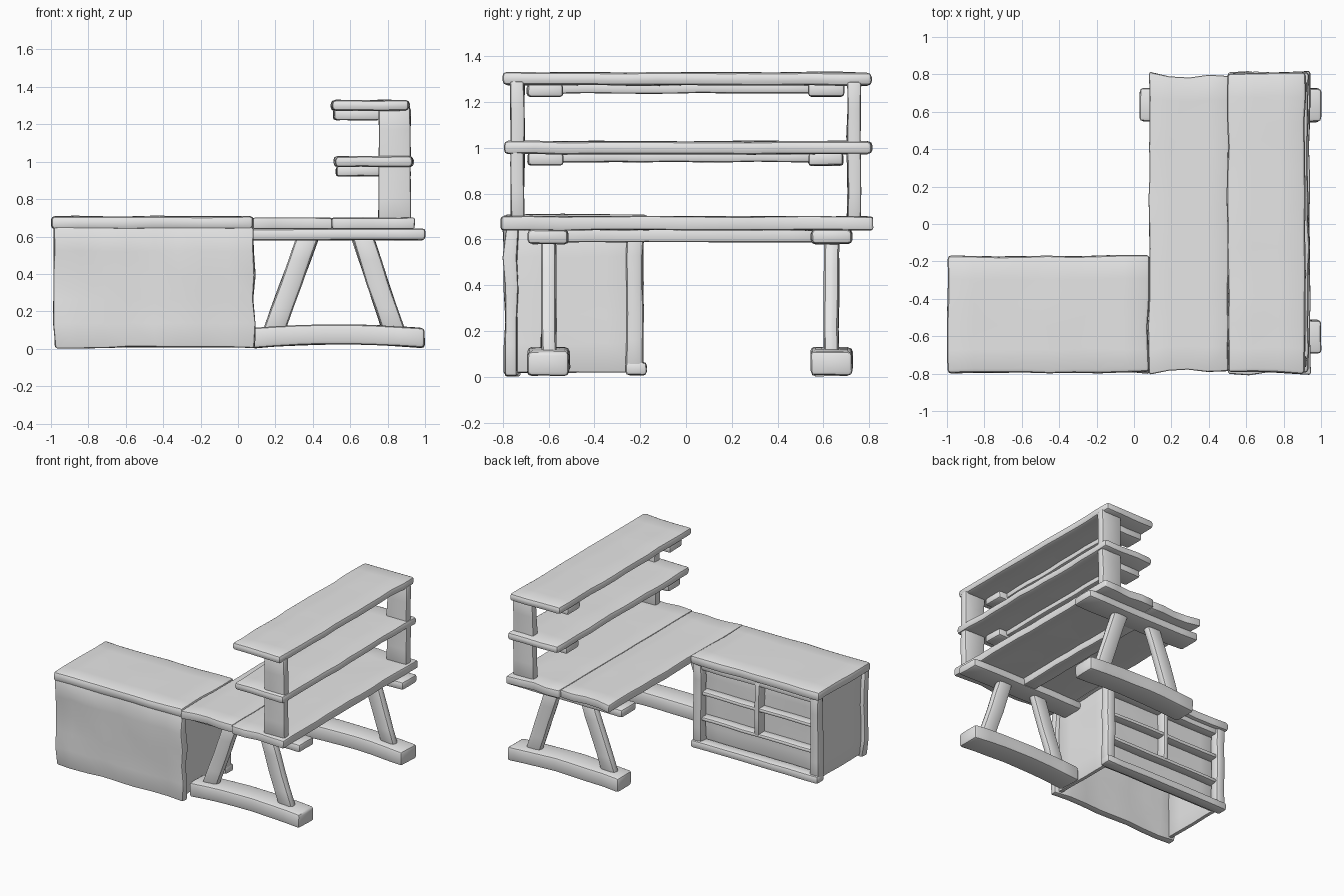
import bpy, bmesh
from mathutils import Vector, noise

cube = bpy.data.objects.get("Cube")
if cube:
    bpy.data.objects.remove(cube, do_unlink=True)

GREY = (0.8, 0.8, 0.8, 1.0)
mat = bpy.data.materials.new("plain grey wood")
mat.use_nodes = True
mat.diffuse_color = GREY
mat.node_tree.nodes["Principled BSDF"].inputs["Base Color"].default_value = GREY


def plank(name, x, y, z, bevel=0.012, rough=0.008, step=0.14, shape=None):
    """Hand-hewn timber between three (min, max) ranges, with soft worn edges."""
    lo, hi = Vector((x[0], y[0], z[0])), Vector((x[1], y[1], z[1]))
    size, mid = hi - lo, (lo + hi) / 2
    bm = bmesh.new()
    bmesh.ops.create_cube(bm, size=1)
    for v in bm.verts:
        v.co = Vector(c * s for c, s in zip(v.co, size)) + mid
    bmesh.ops.bevel(bm, geom=bm.edges[:], offset=min(bevel, min(size) * 0.4),
                    segments=2, profile=0.5, affect='EDGES')
    # cut along the length and width so the timber can waver
    for axis in range(3):
        cuts = int(size[axis] / step)
        normal = Vector((axis == 0, axis == 1, axis == 2))
        for i in range(1, cuts + 1):
            point = lo + normal * size[axis] * i / (cuts + 1)
            bmesh.ops.bisect_plane(bm, geom=bm.verts[:] + bm.edges[:] + bm.faces[:],
                                   plane_co=point, plane_no=normal)
    for v in bm.verts:
        wobble = noise.noise_vector(v.co * 5) * rough
        wobble.z *= 0.5
        if shape:
            v.co = shape(v.co, lo, hi)
        v.co += wobble
        v.co.z = max(v.co.z, 0)
    bmesh.ops.recalc_face_normals(bm, faces=bm.faces[:])
    mesh = bpy.data.meshes.new(name)
    bm.to_mesh(mesh)
    bm.free()
    obj = bpy.data.objects.new(name, mesh)
    bpy.context.collection.objects.link(obj)
    mesh.materials.append(mat)
    bpy.ops.object.select_all(action='DESELECT')
    obj.select_set(True)
    bpy.context.view_layer.objects.active = obj
    bpy.ops.object.shade_smooth_by_angle(angle=0.7)
    return obj


def lean(shift):
    """Shear that moves the top of a leg sideways."""
    def shape(co, lo, hi):
        return co + Vector((shift * (co.z - lo.z) / (hi.z - lo.z), 0, 0))
    return shape


def arch(co, lo, hi):
    """Raise the middle of a foot."""
    t = (co.x - lo.x) / (hi.x - lo.x) * 2 - 1
    return co + Vector((0, 0, 0.02 * (1 - t * t)))


def ragged_ends(co, lo, hi):
    """Pull the ends of a desk board in and out across its width."""
    reach = (co.y - lo.y) / (hi.y - lo.y) * 2 - 1
    return co + Vector((0, reach * noise.noise(Vector((co.x * 6, 0, 0))) * 0.03, 0))


# Desk top: two long boards butted tightly, with a stringer under the seam
plank("desk_board_inner", (0.08, 0.503), (-0.79, 0.795), (0.64, 0.70), 0.01, 0.008,
      shape=ragged_ends)
plank("desk_board_outer", (0.503, 0.94), (-0.80, 0.81), (0.64, 0.70), 0.01, 0.008,
      shape=ragged_ends)
plank("desk_stringer", (0.45, 0.56), (-0.55, 0.58), (0.588, 0.65))

# Trestles, one at each end of the desk
for side, y in (("front", -0.60), ("back", 0.635)):
    plank(side + "_beam", (0.03, 1.0), (y - 0.088, y + 0.088), (0.58, 0.642), 0.018)
    plank(side + "_foot", (0.07, 0.995), (y - 0.09, y + 0.09), (0.003, 0.11), 0.018, shape=arch)
    for label, x, shift in (("inner", 0.13, 0.185), ("outer", 0.775, -0.17)):
        plank(side + "_leg_" + label, (x, x + 0.12), (y - 0.033, y + 0.033),
              (0.09, 0.60), 0.025, 0.006, shape=lean(shift))

# Raised shelves with brackets, rails and end posts
for label, x, z in (("lower", 0.515, 0.972), ("upper", 0.50, 1.272)):
    plank(label + "_shelf", (x, x + 0.415), (-0.795, 0.81), (z, z + 0.057), 0.02, 0.012)
    plank(label + "_shelf_rail", (0.62, 0.70), (-0.56, 0.56), (z - 0.035, z + 0.01))
    for side, y in (("front", -0.615), ("back", 0.61)):
        plank(label + "_bracket_" + side, (x + 0.01, 0.765), (y - 0.077, y + 0.077),
              (z - 0.05, z + 0.008), 0.015)
for side, y in (("front", -0.735), ("back", 0.733)):
    plank("shelf_post_" + side, (0.755, 0.92), (y - 0.03, y + 0.03), (0.69, 1.29), 0.012)

# Cabinet shell, open underneath
plank("cabinet_top", (-0.995, 0.08), (-0.795, -0.17), (0.64, 0.708), 0.02, 0.012)
plank("cabinet_front_panel", (-0.98, 0.083), (-0.79, -0.733), (0.008, 0.65), 0.01, 0.02)
for label, x in (("right", -0.955), ("left", 0.025)):
    plank("cabinet_side_" + label, (x, x + 0.03), (-0.75, -0.21), (0.02, 0.65), 0.006)
for label, x in (("right", -0.98), ("left", 0.005)):
    plank("cabinet_post_" + label, (x, x + 0.075), (-0.26, -0.185), (0.04, 0.65), 0.018)

# Cabinet back: shallow recessed panel, rails, shelf edges and a divider
plank("cabinet_recess_panel", (-0.94, 0.04), (-0.29, -0.265), (0.03, 0.65), 0.005, 0.006)
plank("cabinet_bottom_rail", (-0.98, 0.083), (-0.26, -0.172), (0.008, 0.065), 0.015)
plank("cabinet_top_rail", (-0.94, 0.04), (-0.28, -0.20), (0.60, 0.65), 0.012)
for label, z in (("low", 0.215), ("high", 0.41)):
    plank("cabinet_ledge_" + label, (-0.94, 0.04), (-0.28, -0.20), (z, z + 0.03), 0.012)
plank("cabinet_divider", (-0.475, -0.435), (-0.28, -0.195), (0.23, 0.64), 0.012)
